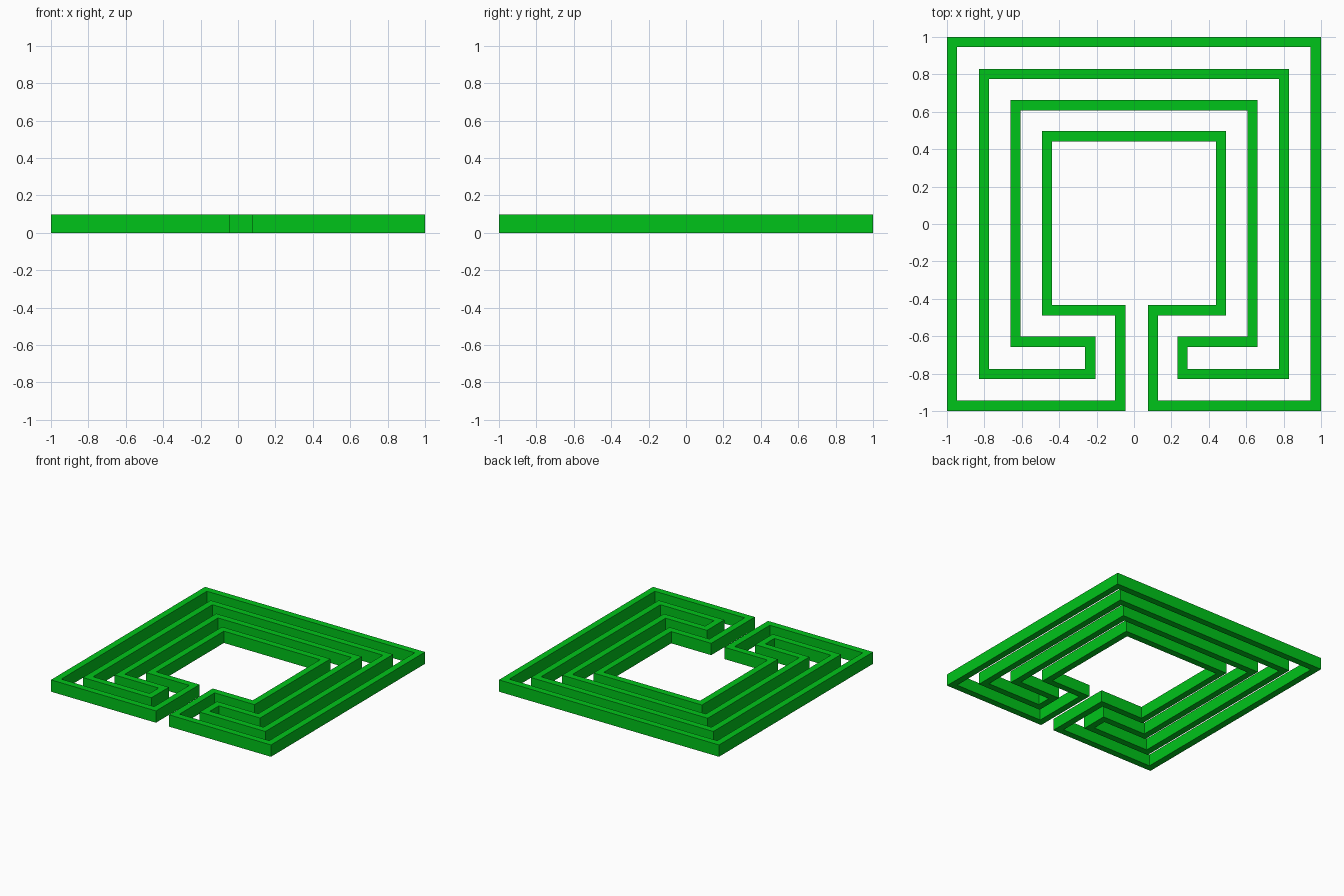
import bpy
import bmesh
from mathutils import Vector

if "Cube" in bpy.data.objects:
    bpy.data.objects.remove(bpy.data.objects["Cube"])

HEIGHT = 0.097
HALF = 0.0275  # half the wall thickness

green = bpy.data.materials.new("green")
green.diffuse_color = (0.0, 0.55, 0.01, 1)
green.use_nodes = True
green.node_tree.nodes["Principled BSDF"].inputs["Base Color"].default_value = green.diffuse_color


def wall(name, path):
    """Closed wall of constant thickness along a right-angled centreline."""
    pts = [Vector(p) for p in path]
    n = len(pts)
    bm = bmesh.new()
    rings = []
    for i, p in enumerate(pts):
        a = (p - pts[i - 1]).normalized()
        b = (pts[(i + 1) % n] - p).normalized()
        # mitred corner offset: sum of both edge normals
        off = HALF * Vector((-a.y - b.y, a.x + b.x))
        l, r = p + off, p - off
        rings.append([bm.verts.new((q.x, q.y, z)) for q, z in
                      ((l, 0), (r, 0), (r, HEIGHT), (l, HEIGHT))])
    for i in range(n):
        s, t = rings[i], rings[(i + 1) % n]
        for k in range(4):
            m = (k + 1) % 4
            bm.faces.new((s[k], s[m], t[m], t[k]))
    bmesh.ops.recalc_face_normals(bm, faces=bm.faces)
    mesh = bpy.data.meshes.new(name)
    bm.to_mesh(mesh)
    bm.free()
    mesh.materials.append(green)
    obj = bpy.data.objects.new(name, mesh)
    bpy.context.collection.objects.link(obj)


def split_ring(name, outer, inner, inner_top, inner_bottom, left, right):
    """Two nested squares joined into one loop by a pair of connectors."""
    wall(name, [
        (left, -outer), (-outer, -outer), (-outer, outer), (outer, outer),
        (outer, -outer), (right, -outer), (right, inner_bottom),
        (inner, inner_bottom), (inner, inner_top), (-inner, inner_top),
        (-inner, inner_bottom), (left, inner_bottom)])


# outermost and innermost squares, joined at the front gap
split_ring("outer_wall", 0.9725, 0.465, 0.469, -0.461, -0.073, 0.102)
# two middle squares, joined by the short hooks
split_ring("middle_wall", 0.802, 0.634, 0.635, -0.630, -0.234, 0.259)
